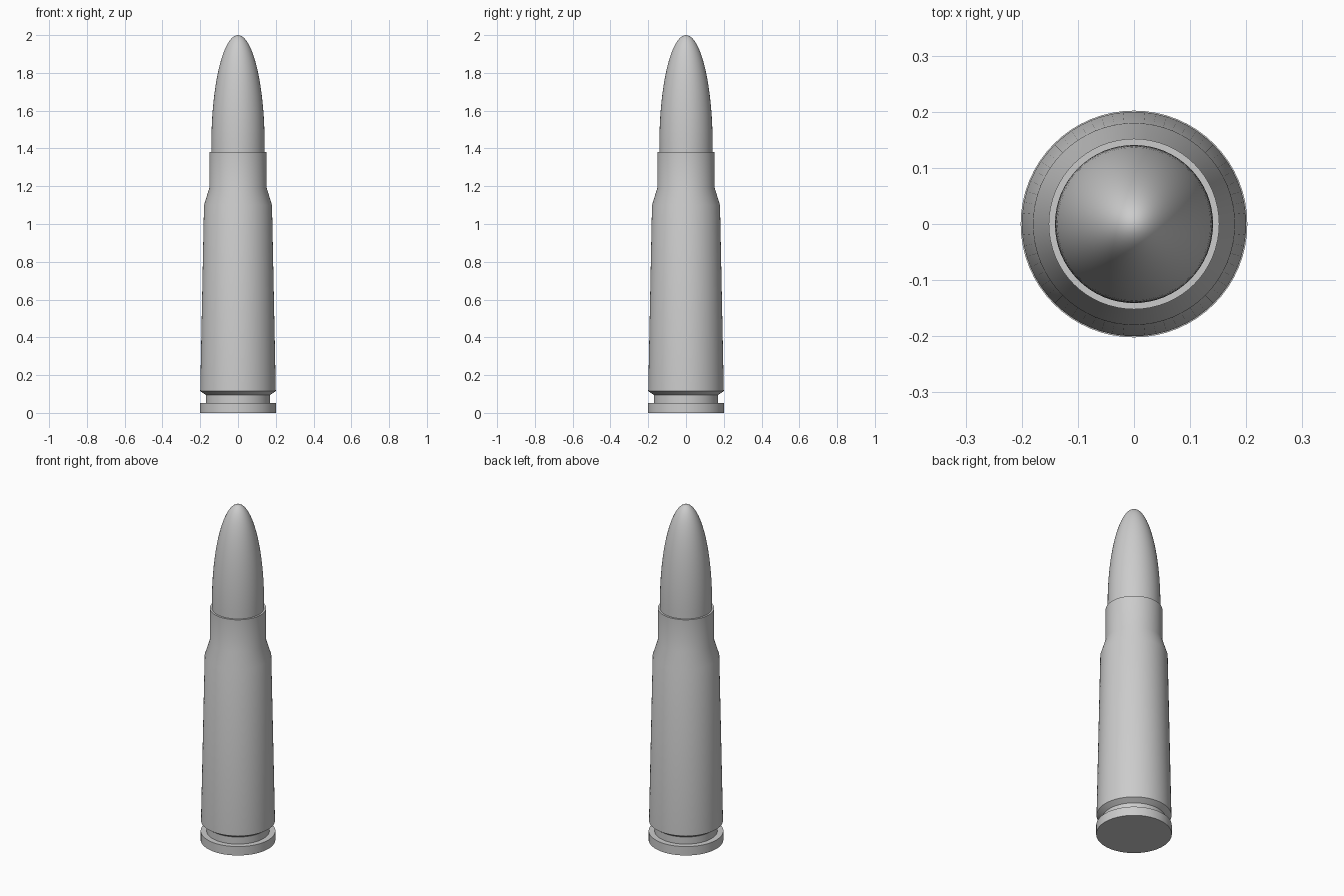
import bpy, bmesh, math

SEGMENTS = 64

cube = bpy.data.objects.get("Cube")
if cube:
    bpy.data.objects.remove(cube, do_unlink=True)

grey = bpy.data.materials.new("grey metal")
grey.use_nodes = True
colour = (0.6, 0.6, 0.6, 1)
grey.diffuse_color = colour
grey.node_tree.nodes["Principled BSDF"].inputs["Base Color"].default_value = colour


def lathe(name, profile):
    """Revolve a list of (radius, height) points about the z axis."""
    bm = bmesh.new()
    verts = [bm.verts.new((r, 0, z)) for r, z in profile]
    edges = [bm.edges.new(pair) for pair in zip(verts, verts[1:])]
    bmesh.ops.spin(bm, geom=verts + edges, cent=(0, 0, 0), axis=(0, 0, 1),
                   angle=math.tau, steps=SEGMENTS)
    bmesh.ops.remove_doubles(bm, verts=bm.verts, dist=0.0001)
    bmesh.ops.recalc_face_normals(bm, faces=bm.faces)
    mesh = bpy.data.meshes.new(name)
    bm.to_mesh(mesh)
    bm.free()
    mesh.materials.append(grey)
    obj = bpy.data.objects.new(name, mesh)
    bpy.context.collection.objects.link(obj)
    bpy.ops.object.select_all(action='DESELECT')
    obj.select_set(True)
    bpy.context.view_layer.objects.active = obj
    bpy.ops.object.shade_smooth_by_angle(angle=math.radians(25))
    return obj


# Case: base rim, extractor groove, tapered body, shoulder, neck and mouth
lathe("case", [
    (0, 0), (0.202, 0), (0.202, 0.053), (0.17, 0.053), (0.17, 0.095),
    (0.2, 0.115), (0.18, 1.1), (0.152, 1.19), (0.152, 1.382),
    (0.141, 1.382), (0.141, 1.36), (0, 1.36),
])

# Bullet: short straight shank and elliptical nose
RADIUS, NOSE_BASE, TIP, RINGS = 0.141, 1.42, 2.0, 24
nose = []
for i in range(RINGS + 1):
    a = math.pi / 2 * i / RINGS
    nose.append((RADIUS * math.cos(a), NOSE_BASE + (TIP - NOSE_BASE) * math.sin(a)))
nose[-1] = (0, TIP)
lathe("bullet", [(0, 1.361), (RADIUS, 1.361)] + nose)
